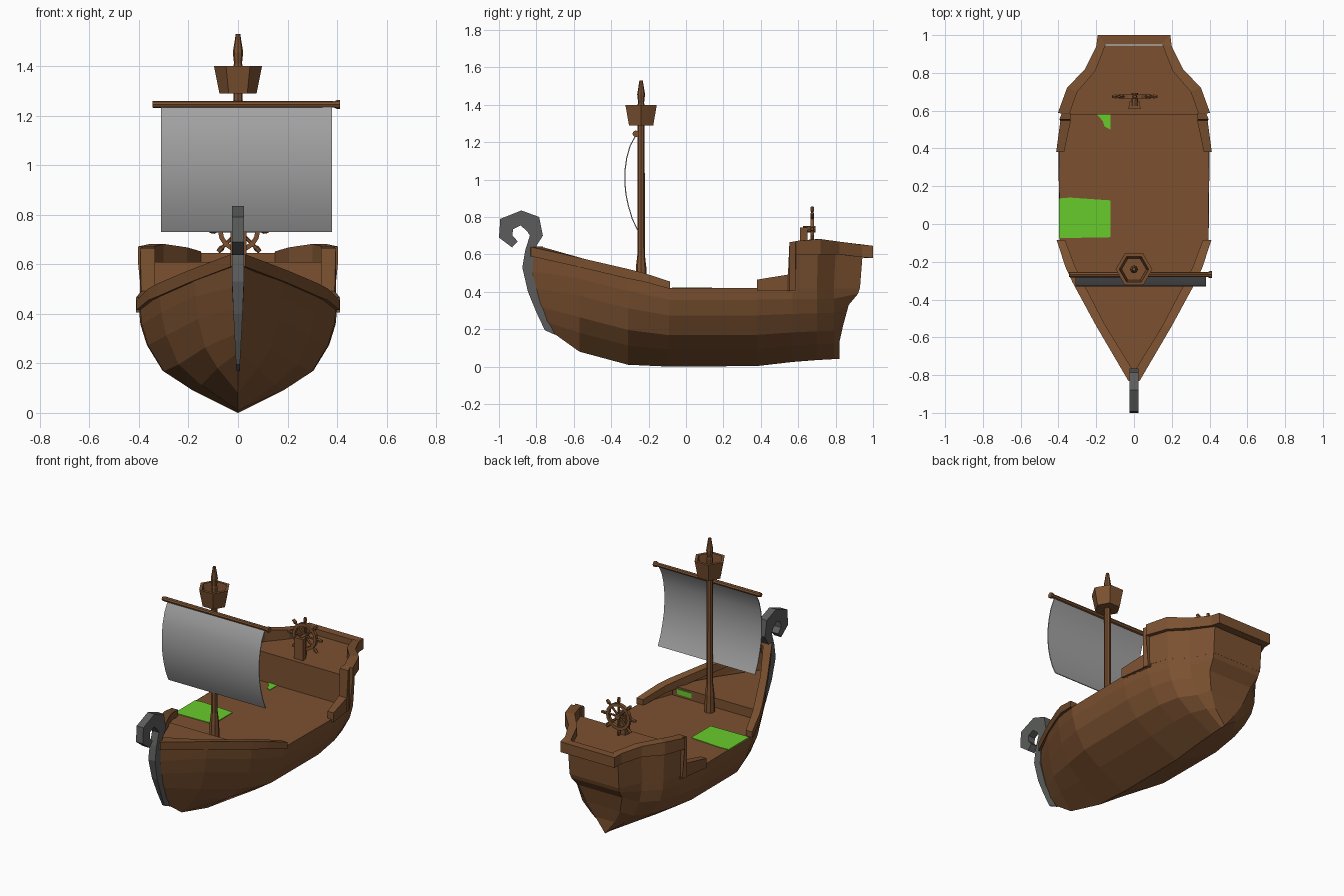
import bpy, bmesh, math
from mathutils import Matrix, Vector

if "Cube" in bpy.data.objects:
    bpy.data.objects.remove(bpy.data.objects["Cube"])


def material(name, rgb):
    m = bpy.data.materials.new(name)
    m.diffuse_color = (*rgb, 1)
    m.use_nodes = True
    m.node_tree.nodes["Principled BSDF"].inputs["Base Color"].default_value = m.diffuse_color
    return m


WOOD = material("brown wood", (0.20, 0.083, 0.030))
STONE = material("dark grey", (0.105, 0.11, 0.105))
CLOTH = material("sail grey", (0.36, 0.36, 0.36))
GREEN = material("bright green", (0.14, 0.60, 0.025))


def finish(name, bm, mat):
    bmesh.ops.recalc_face_normals(bm, faces=bm.faces)
    me = bpy.data.meshes.new(name)
    bm.to_mesh(me)
    bm.free()
    me.materials.append(mat)
    ob = bpy.data.objects.new(name, me)
    bpy.context.collection.objects.link(ob)
    return ob


def loft(name, rings, mat, closed=True, caps=True, end_strips=False):
    """Skin a row of equal-sized point rings."""
    bm = bmesh.new()
    vs = [[bm.verts.new(p) for p in r] for r in rings]
    n = len(rings[0])
    for a, b in zip(vs, vs[1:]):
        for i in range(n if closed else n - 1):
            j = (i + 1) % n
            bm.faces.new((a[i], a[j], b[j], b[i]))
    if caps:
        bm.faces.new(vs[0])
        bm.faces.new(vs[-1])
    if end_strips:  # stepped closing of the last ring, left to right
        e = vs[-1]
        for k in range(n // 2):
            f = [e[k], e[k + 1], e[n - 2 - k], e[n - 1 - k]]
            bm.faces.new(list(dict.fromkeys(f)))
    bmesh.ops.remove_doubles(bm, verts=bm.verts, dist=1e-5)
    return finish(name, bm, mat)


def slab(name, pts, z0, z1, mat):
    return loft(name, [[(x, y, z) for x, y in pts] for z in (z0, z1)], mat)


def both_sides(half):
    return half + [(-x, y) for x, y in reversed(half) if x > 0]


def turned(name, prof, mat, sides=8, at=(0, 0, 0), axis='Z', caps=True, spin=0.0):
    """Revolve (radius, height) pairs around an axis."""
    rot = {'Z': Matrix(), 'X': Matrix.Rotation(math.pi / 2, 4, 'Y'),
           'Y': Matrix.Rotation(-math.pi / 2, 4, 'X')}[axis]
    rings = [[Vector(at) + rot @ Vector((r * math.cos(spin + 2 * math.pi * i / sides),
                                         r * math.sin(spin + 2 * math.pi * i / sides), h))
              for i in range(sides)] for r, h in prof]
    return loft(name, rings, mat, caps=caps)


# Hull: same V-shaped section at each station, special stem and transom lines
F = [0, .47, .76, .92, .985, 1]
G = [0, .22, .40, .65, .85, 1]
stations = [(-.57, .175, .08, .54), (-.31, .315, .01, .475), (-.09, .395, 0, .42),
            (.38, .40, .003, .42), (.57, .375, .025, .42), (.70, .33, .035, .42),
            (.79, .24, .04, .42)]
stem = [(.003, -.71, .18), (.004, -.75, .24), (.006, -.78, .32),
        (.008, -.81, .42), (.01, -.83, .51), (.01, -.83, .60)]
transom = [(0, .82, .04), (.07, .82, .13), (.12, .84, .22),
           (.155, .87, .33), (.17, .92, .39), (.175, .93, .42)]


def section(right):
    return [(-x, y, z) for x, y, z in reversed(right[1:])] + [(0, *right[0][1:])] + right[1:]


rings = [section(stem)]
for y, w, keel, top in stations:
    rings.append(section([(w * f, y, keel + (top - keel) * g) for f, g in zip(F, G)]))
rings.append(section(transom))
loft("hull", rings, WOOD, closed=False, caps=False, end_strips=True)

# Decks
slab("main_deck", both_sides([(.308, -.31), (.393, -.09), (.398, .38), (.373, .59)]), .40, .42, WOOD)
slab("fore_deck", both_sides([(.305, -.30), (.165, -.55), (.01, -.77)]), .40, .48, WOOD)

# Stern castle, slightly flared
low = both_sides([(.373, .58), (.33, .70), (.24, .79), (.175, .93)])
high = both_sides([(.378, .58), (.338, .705), (.245, .80), (.178, .945)])
loft("stern_castle", [[(x, y, .418) for x, y in low], [(x, y, .61) for x, y in high]], WOOD)


def rail(name, half):
    """Rail from (outer x, y, inner x, y, bottom, top), mirrored at the centre."""
    full = half + [(-a, b, -c, d, e, f) for a, b, c, d, e, f in reversed(half) if a > 0]
    loft(name, [[(a, b, e), (a, b, f), (c, d, f), (c, d, e)] for a, b, c, d, e, f in full], WOOD)


rail("bow_rail", [(.41, -.085, .365, -.085, .415, .455), (.362, -.23, .31, -.23, .455, .502),
                  (.325, -.31, .27, -.31, .47, .522), (.20, -.54, .15, -.54, .525, .575),
                  (.03, -.83, .008, -.77, .59, .64), (0, -.835, 0, -.765, .59, .642)])
rail("stern_rail", [(.412, .38, .37, .38, .405, .465), (.39, .545, .335, .545, .405, .492),
                    (.395, .553, .335, .553, .405, .665), (.383, .585, .335, .585, .405, .67),
                    (.403, .588, .34, .588, .60, .672), (.355, .72, .30, .70, .60, .682),
                    (.26, .82, .205, .81, .60, .668), (.20, .94, .15, .95, .585, .652),
                    (.192, 1.0, .148, .95, .58, .646), (0, 1.0, 0, .95, .58, .646)])

# Stem post with curled figurehead, tapered toward the keel
curl = [(-.70, .17), (-.755, .195), (-.80, .29), (-.845, .40), (-.875, .53), (-.86, .62),
        (-.835, .70), (-.85, .725), (-.885, .755), (-.925, .735), (-.928, .70), (-.90, .67),
        (-.93, .637), (-1.0, .69), (-.993, .79), (-.88, .835), (-.785, .80), (-.765, .70),
        (-.80, .645), (-.815, .61), (-.82, .50), (-.78, .34)]


def half_width(z):
    return .006 + .018 * min(1, max(0, (z - .16) / .34))


loft("figurehead", [[(s * half_width(z), y, z) for y, z in curl] for s in (-1, 1)], STONE)

# Mast and crow's nest
MY = -.24
turned("mast", [(.032, .41), (.028, .53), (.02, .60), (.019, 1.40), (.016, 1.41),
                (.021, 1.455), (.009, 1.53)], WOOD, 8, (0, MY, 0))
turned("crows_nest", [(.02, 1.29), (.075, 1.29), (.097, 1.40), (.078, 1.40),
                      (.065, 1.31), (.02, 1.31)], WOOD, 6, (0, MY, 0), caps=False)

# Yard and billowing sail
turned("yard", [(.013, -.345), (.015, -.33), (.013, .39), (.018, .40), (.018, .412)],
       WOOD, 8, (0, -.268, 1.245), 'X')
belly = [(-.272, 1.235), (-.302, 1.18), (-.32, 1.115), (-.329, 1.05), (-.33, .985),
         (-.324, .92), (-.311, .86), (-.29, .79), (-.262, .73)]
outline = belly + [(y + .006, z) for y, z in reversed(belly)]
bm = bmesh.new()
cols = [[bm.verts.new((x, y, z)) for y, z in outline] for x in (-.31, .38)]
n = len(outline)
for i in range(n):
    j = (i + 1) % n
    bm.faces.new((cols[0][i], cols[0][j], cols[1][j], cols[1][i]))
for c in cols:  # side edges of the cloth
    for i in range(n // 2 - 1):
        bm.faces.new((c[i], c[i + 1], c[n - 2 - i], c[n - 1 - i]))
sail = finish("sail", bm, CLOTH)
bpy.context.view_layer.objects.active = sail
sail.select_set(True)
bpy.ops.object.shade_smooth_by_angle(angle=math.radians(35))

# Steering wheel on its pedestal
WC = Vector((.004, .675, .735))
slab("wheel_post", [(-.03, .61), (.035, .61), (.028, .65), (-.022, .65)], .60, .745, WOOD)
turned("wheel_hub", [(.018, -.05), (.018, .018)], WOOD, 8, WC, 'Y')
rim = [(.085, -.01), (.085, .01), (.066, .01), (.066, -.01), (.085, -.01)]
turned("wheel_rim", rim, WOOD, 16, WC, 'Y', caps=False)
for k in range(8):
    ob = turned("wheel_spoke", [(.007, .01), (.007, .09), (.012, .098), (.009, .12)], WOOD, 6)
    ob.matrix_world = Matrix.Translation(WC) @ Matrix.Rotation(k * math.pi / 4, 4, 'Y')

# Green patches on the deck and on the fore deck step
slab("deck_patch", [(-.397, -.075), (-.125, -.07), (-.125, .125), (-.34, .14), (-.398, .135)],
     .419, .424, GREEN)
slab("small_patch", [(-.195, .579), (-.125, .579), (-.125, .50), (-.155, .515), (-.165, .545)],
     .419, .424, GREEN)
slab("step_patch", [(.17, -.302), (.27, -.302), (.27, -.296), (.17, -.296)], .435, .468, GREEN)
